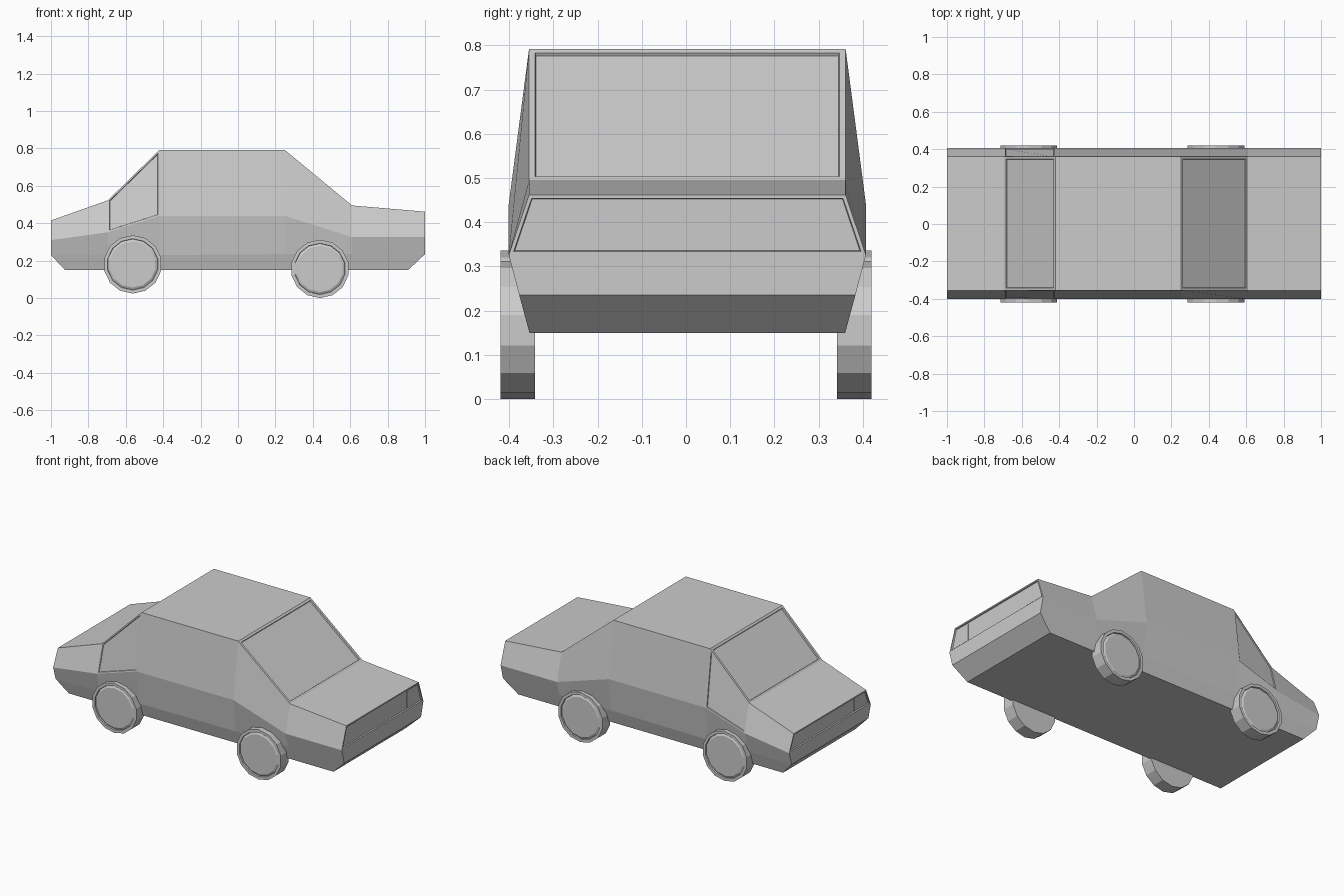
import bpy, bmesh
from math import pi
from mathutils import Matrix, Vector

if "Cube" in bpy.data.objects:
    bpy.data.objects.remove(bpy.data.objects["Cube"])


def add_object(name, bm):
    bmesh.ops.recalc_face_normals(bm, faces=bm.faces[:])
    mesh = bpy.data.meshes.new(name)
    bm.to_mesh(mesh)
    bm.free()
    obj = bpy.data.objects.new(name, mesh)
    bpy.context.collection.objects.link(obj)
    return obj


def recess(bm, face, width, depth):
    bm.normal_update()
    bmesh.ops.inset_region(bm, faces=[face], thickness=width, use_even_offset=True)
    # second narrow inset forms the step down into the panel
    bmesh.ops.inset_region(bm, faces=[face], thickness=0.002, depth=-depth, use_even_offset=True)


# Body: lofted cross-sections (x, bottom x, low z, belt z, top z)
stations = [(-1.0, -0.925, 0.23, 0.31, 0.415), (-0.695, -0.695, 0.23, 0.352, 0.523),
            (-0.42, -0.42, 0.23, 0.44, 0.792), (0.25, 0.25, 0.235, 0.44, 0.792),
            (0.61, 0.61, 0.235, 0.326, 0.495), (1.0, 0.91, 0.235, 0.326, 0.462)]
OFF = 0.003
bm = bmesh.new()
rings = []
for x, xb, low, belt, top in stations:
    half = [(xb, 0.357, 0.15), (x, 0.38, low), (x, 0.404, belt), (x, 0.358, top)]
    ring = [bm.verts.new((px, py + OFF, pz)) for px, py, pz in half]
    ring += [bm.verts.new((px, -py + OFF, pz)) for px, py, pz in reversed(half)]
    rings.append(ring)
panels = {}
for s in range(5):
    a, b = rings[s], rings[s + 1]
    for i in range(8):
        j = (i + 1) % 8
        panels[s, i] = bm.faces.new((a[i], a[j], b[j], b[i]))
ends = []
for r in (rings[0], rings[-1]):
    for i in range(3):
        f = bm.faces.new((r[i], r[i + 1], r[6 - i], r[7 - i]))
        if i == 2:
            ends.append(f)
bmesh.ops.recalc_face_normals(bm, faces=bm.faces[:])

# Windscreen, rear window, rear side windows and end panels
for key in ((3, 3), (1, 3)):
    recess(bm, panels[key], 0.014, 0.008)
for key in ((1, 2), (1, 4)):
    recess(bm, panels[key], 0.008, 0.005)
for face in ends:
    recess(bm, face, 0.008, 0.008)
add_object("car_body", bm)

# Lamps set into the end panels
for end, zlo, zhi in ((1, 0.34, 0.447), (-1, 0.324, 0.402)):
    for side in (1, -1):
        bm = bmesh.new()
        outline = [(0.25, zlo), (0.384, zlo), (0.353, zhi), (0.25, zhi)]
        face = bm.faces.new([bm.verts.new((end * 0.985, side * y + OFF, z)) for y, z in outline])
        ext = bmesh.ops.extrude_face_region(bm, geom=[face])
        bmesh.ops.translate(bm, vec=(end * 0.009, 0, 0),
                            verts=[v for v in ext["geom"] if isinstance(v, bmesh.types.BMVert)])
        add_object("headlamp" if end > 0 else "tail_lamp", bm)

# Wheels: low-poly drums with a stepped hub face
for x, z, label in ((-0.563, 0.18, "rear_wheel"), (0.438, 0.156, "front_wheel")):
    for side in (1, -1):
        bm = bmesh.new()
        turn = Matrix.Translation((x, side * 0.381, z)) @ Matrix.Rotation(-side * pi / 2, 4, 'X')
        bmesh.ops.create_cone(bm, cap_ends=True, segments=14, radius1=0.156,
                              radius2=0.156, depth=0.078, matrix=turn)
        bm.normal_update()
        outer = max((f for f in bm.faces if len(f.verts) > 4),
                    key=lambda f: f.normal.dot(Vector((0, side, 0))))
        recess(bm, outer, 0.018, 0.008)
        bmesh.ops.inset_region(bm, faces=[outer], thickness=0.012, depth=0.006)
        add_object(label, bm)
